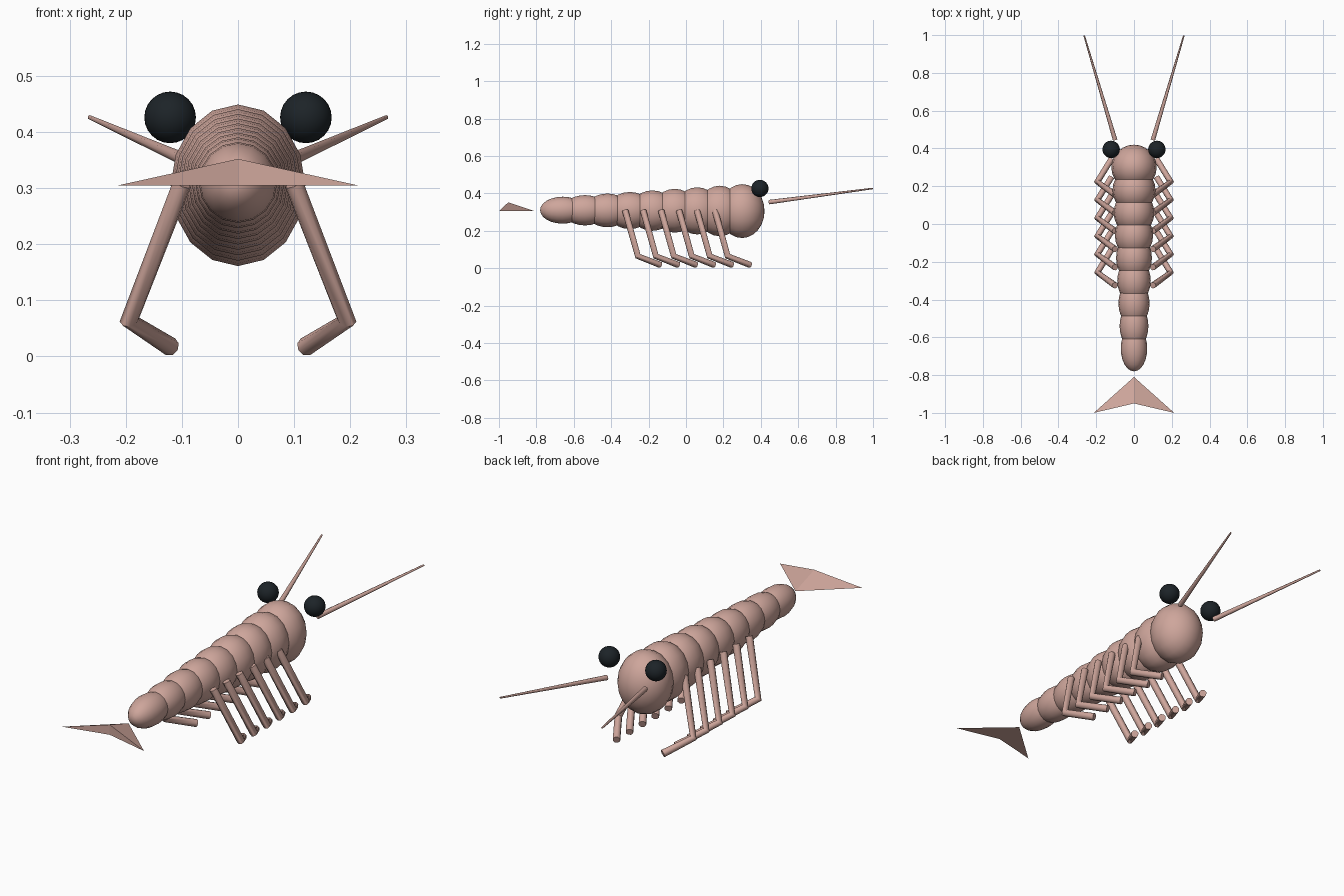
import bpy, bmesh, math

if "Cube" in bpy.data.objects:
    bpy.data.objects.remove(bpy.data.objects["Cube"])


def material(name, rgb):
    m = bpy.data.materials.new(name)
    m.diffuse_color = (*rgb, 1)
    m.use_nodes = True
    m.node_tree.nodes["Principled BSDF"].inputs["Base Color"].default_value = m.diffuse_color
    return m


SHELL = material("shell_pink", (0.62, 0.38, 0.33))
BLACK = material("eye_black", (0.012, 0.017, 0.021))


def ball(name, loc, radii, mat, segments, rings):
    """Smooth ellipsoid with its poles along y."""
    bpy.ops.mesh.primitive_uv_sphere_add(segments=segments, ring_count=rings, radius=1)
    ob = bpy.context.object
    ob.name = name
    ob.rotation_euler.x = math.pi / 2
    bpy.ops.object.transform_apply(rotation=True)
    ob.location, ob.scale = loc, radii
    ob.data.materials.append(mat)
    bpy.ops.object.transform_apply(location=True, scale=True)
    bpy.ops.object.shade_smooth_by_angle(angle=math.radians(50))


def tube(name, points, radii):
    """Bevelled poly curve turned into a capped mesh."""
    cu = bpy.data.curves.new(name, 'CURVE')
    cu.dimensions = '3D'
    cu.bevel_depth = 1
    cu.bevel_resolution = 2
    cu.use_fill_caps = True
    sp = cu.splines.new('POLY')
    sp.points.add(len(points) - 1)
    for p, co, r in zip(sp.points, points, radii):
        p.co = (*co, 1)
        p.radius = r
    ob = bpy.data.objects.new(name, cu)
    bpy.context.collection.objects.link(ob)
    bpy.ops.object.select_all(action='DESELECT')
    ob.select_set(True)
    bpy.context.view_layer.objects.active = ob
    bpy.ops.object.convert(target='MESH')
    ob = bpy.context.object
    ob.data.materials.clear()
    ob.data.materials.append(SHELL)
    bpy.ops.object.shade_smooth_by_angle(angle=math.radians(50))


# Overlapping body segments, tapering from the head to the tail
for i in range(9):
    t = i / 8
    ball("head" if i == 0 else f"body_segment_{i}",
         (0, 0.30 - 0.12 * i, 0.305 + 0.005 * t),
         (0.12 - 0.05 * t, 0.12, 0.144 - 0.072 * t), SHELL, 16, 12)

for side, s in (("left", -1), ("right", 1)):
    # Eyes
    ball(f"{side}_eye", (0.121 * s, 0.395, 0.426), (0.046,) * 3, BLACK, 24, 16)
    # Antennae
    tube(f"{side}_antenna", [(0.1 * s, 0.445, 0.353), (0.264 * s, 0.998, 0.426)],
         [0.012, 0.004])
    # Bent walking legs
    for i in range(6):
        y = -0.325 + 0.096 * i
        tube(f"{side}_leg_{i + 1}",
             [(0.1 * s, y, 0.307), (0.194 * s, y + 0.068, 0.064),
              (0.12 * s, y + 0.188, 0.017)], [0.017] * 3)

# Swept-back tail fan with a raised ridge
bm = bmesh.new()
tip, left, right, ridge, notch = [bm.verts.new(c) for c in (
    (0, -0.81, 0.305), (-0.213, -1, 0.305), (0.213, -1, 0.305),
    (0, -0.95, 0.352), (0, -0.95, 0.305))]
for f in ((tip, ridge, left), (tip, right, ridge), (ridge, notch, left),
          (ridge, right, notch), (tip, left, notch), (tip, notch, right)):
    bm.faces.new(f)
bmesh.ops.recalc_face_normals(bm, faces=bm.faces)
me = bpy.data.meshes.new("tail_fan")
bm.to_mesh(me)
bm.free()
me.materials.append(SHELL)
bpy.context.collection.objects.link(bpy.data.objects.new("tail_fan", me))
